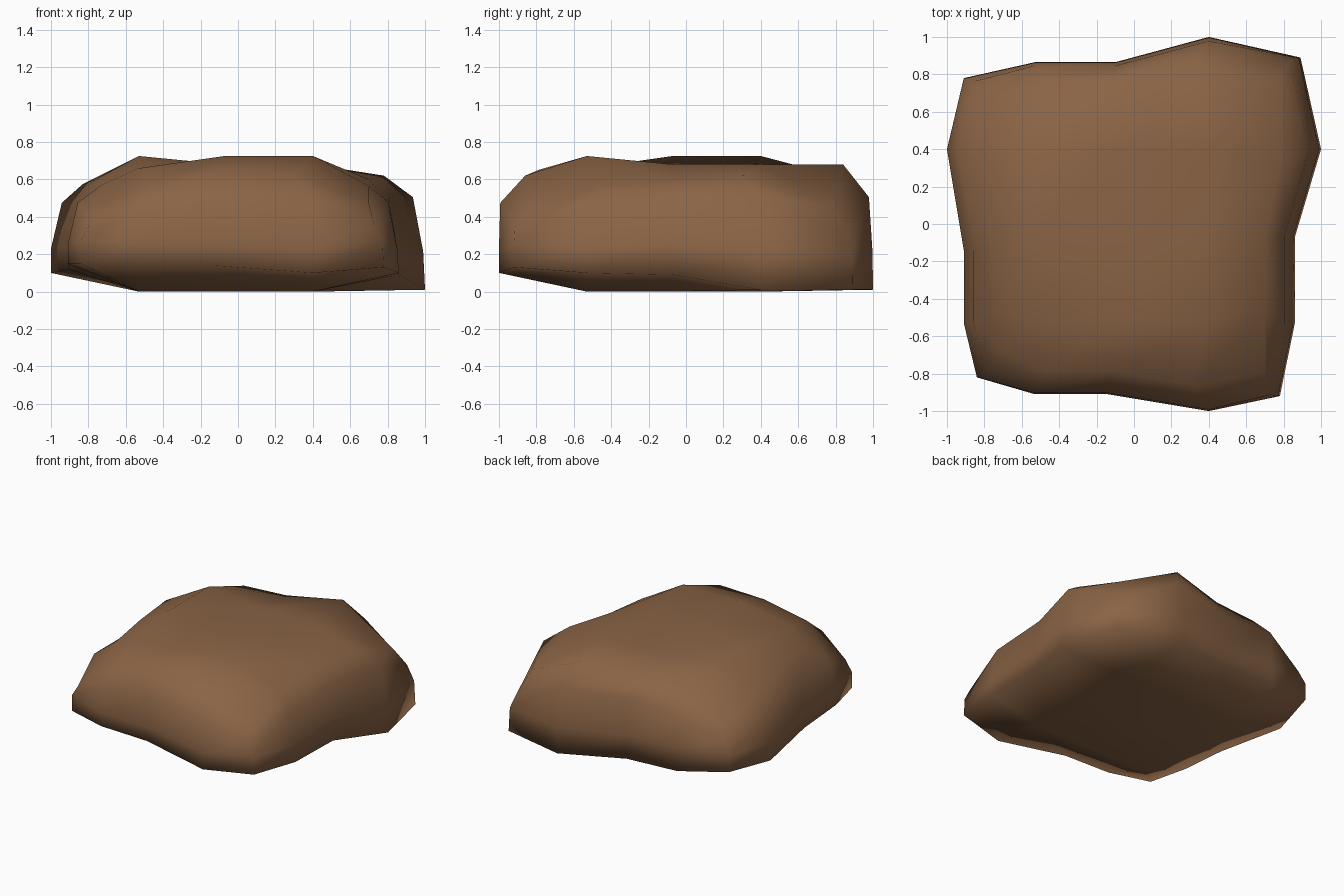
import bpy, bmesh

if "Cube" in bpy.data.objects:
    bpy.data.objects.remove(bpy.data.objects["Cube"])

# Lower rim seen from above, counterclockwise from the front left corner
RIM = [
    (-.84, -.82, .15), (-.53, -.91, .15), (-.14, -.91, .14), (.40, -1.0, .10),
    (.78, -.92, .13), (.86, -.53, .10), (.86, -.07, .09), (1.0, .40, .01),
    (.89, .89, .01), (.40, 1.0, .01), (-.10, .865, .05), (-.53, .865, .07),
    (-.91, .78, .13), (-1.0, .40, .10), (-.91, -.14, .12), (-.91, -.53, .15)]
# Edge of the top, same order, pulled in and rounded off
CREST = [
    (-.70, -.67, .47), (-.47, -.79, .585), (-.12, -.79, .65), (.31, -.86, .62),
    (.70, -.79, .47), (.70, -.45, .565), (.70, -.08, .60), (.78, .31, .62),
    (.78, .77, .46), (.31, .84, .68), (-.12, .76, .63), (-.465, .74, .62),
    (-.76, .66, .47), (-.83, .31, .575), (-.76, -.11, .60), (-.73, -.45, .57)]
INNER = [-.53, -.07, .40]
TOP_HEIGHT = {(2, 1): .725, (3, 1): .725, (1, 2): .725, (1, 3): .725, (1, 1): .66}

bm = bmesh.new()


def ring(points):
    return [bm.verts.new(p) for p in points]


def band(right, left, back, front, side_z, corner_z):
    """The rim scaled separately toward each side, at a new height."""
    pts = []
    for k, (x, y, z) in enumerate(RIM):
        if abs(x) > .7:
            x *= right if x > 0 else left
        if abs(y) > .7:
            y *= back if y > 0 else front
        base = side_z if k % 4 else corner_z
        rear = .03 if 5 < k < 12 and k % 4 else 0
        pts.append((x, y, base(z) + rear))
    return ring(pts)


def cap(border, height):
    """Fill a 16-point ring with a 4 x 4 grid of faces."""
    path = ([(i, 0) for i in range(4)] + [(4, j) for j in range(4)] +
            [(i, 4) for i in range(4, 0, -1)] + [(0, j) for j in range(4, 0, -1)])
    grid = dict(zip(path, border))
    for i in (1, 2, 3):
        for j in (1, 2, 3):
            grid[i, j] = bm.verts.new((INNER[i - 1], INNER[j - 1], height(i, j)))
    for i in range(4):
        for j in range(4):
            bm.faces.new((grid[i, j], grid[i + 1, j], grid[i + 1, j + 1], grid[i, j + 1]))


# Sides: four stacked rings, then bumpy top and flat underside
rings = [ring(RIM),
         band(.99, 1, .997, 1, lambda z: .18 + z * .5, lambda z: .185 + z * .6),
         band(.935, .942, .978, .993, lambda z: .475, lambda z: .305 + z * .35),
         ring(CREST)]
for a, b in zip(rings, rings[1:]):
    for k in range(16):
        n = (k + 1) % 16
        bm.faces.new((a[k], a[n], b[n], b[k]))
cap(rings[-1], lambda i, j: TOP_HEIGHT.get((i, j), .68))
cap(rings[0], lambda i, j: 0.0)
bmesh.ops.recalc_face_normals(bm, faces=bm.faces[:])
for f in bm.faces:
    f.smooth = True

mesh = bpy.data.meshes.new("boulder")
bm.to_mesh(mesh)
bm.free()
boulder = bpy.data.objects.new("boulder", mesh)
bpy.context.collection.objects.link(boulder)

# Single brown stone colour
brown = bpy.data.materials.new("brown stone")
brown.diffuse_color = (.255, .127, .06, 1)
brown.use_nodes = True
brown.node_tree.nodes["Principled BSDF"].inputs["Base Color"].default_value = brown.diffuse_color
mesh.materials.append(brown)
